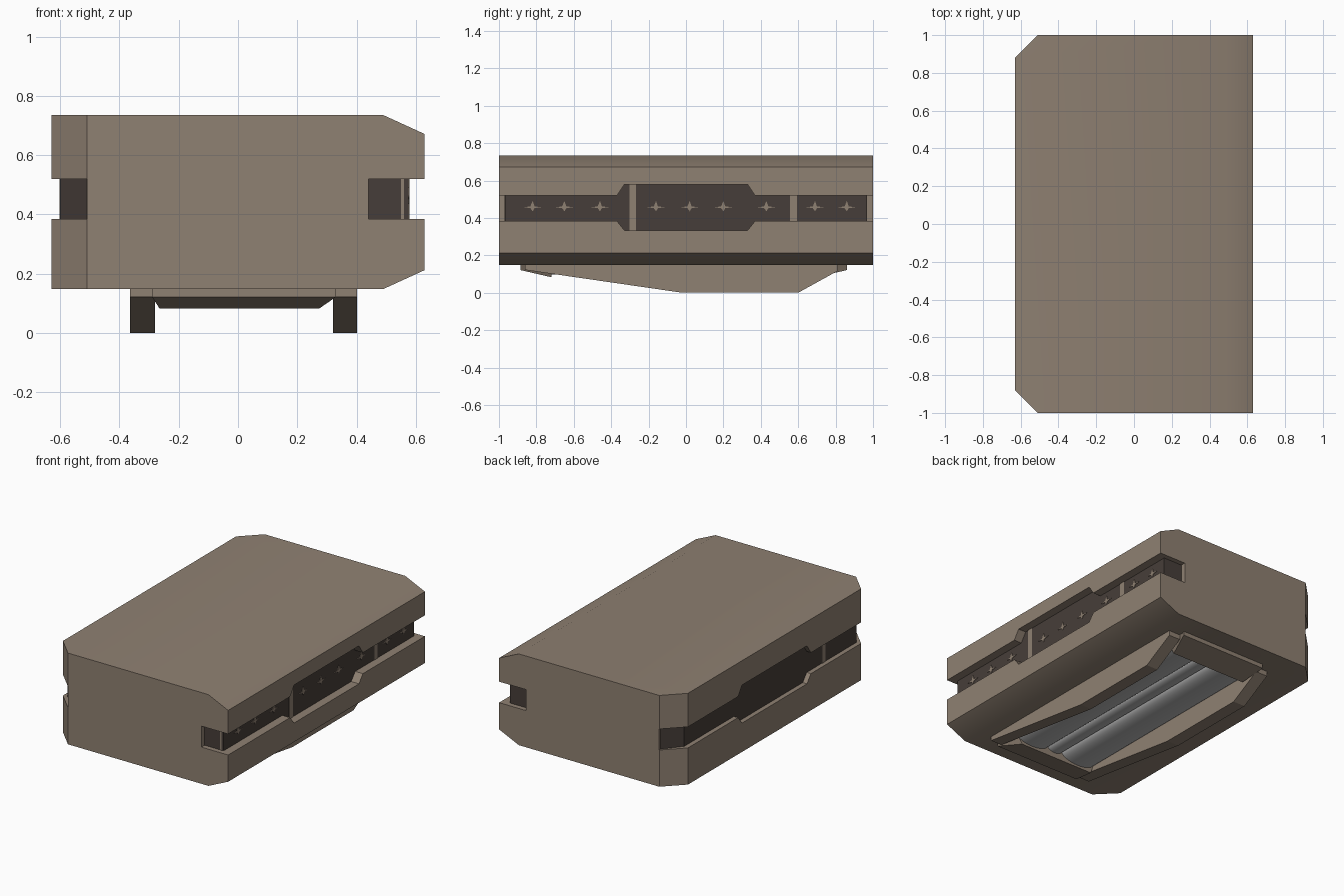
import bpy, bmesh, math
from mathutils import Vector

if "Cube" in bpy.data.objects:
    bpy.data.objects.remove(bpy.data.objects["Cube"])


def material(name, rgb):
    m = bpy.data.materials.new(name)
    m.diffuse_color = (*rgb, 1)
    m.use_nodes = True
    m.node_tree.nodes["Principled BSDF"].inputs["Base Color"].default_value = m.diffuse_color
    return m


TAN = material("warm tan armour", (0.275, 0.218, 0.168))
DARK = material("dark brown recess", (0.062, 0.048, 0.041))
GREY = material("light steel grey", (0.46, 0.46, 0.46))


def add_prism(bm, pts, axis, a, b):
    """Extrude a closed 2D outline along an axis from a to b."""
    def place(u, v, w):
        return {"x": (w, u, v), "y": (u, w, v), "z": (u, v, w)}[axis]
    lo = [bm.verts.new(place(u, v, a)) for u, v in pts]
    hi = [bm.verts.new(place(u, v, b)) for u, v in pts]
    bm.faces.new(lo)
    bm.faces.new(hi)
    n = len(pts)
    for i in range(n):
        j = (i + 1) % n
        bm.faces.new((lo[i], lo[j], hi[j], hi[i]))


def finish(name, bm, mat):
    bmesh.ops.recalc_face_normals(bm, faces=bm.faces)
    mesh = bpy.data.meshes.new(name)
    bm.to_mesh(mesh)
    bm.free()
    obj = bpy.data.objects.new(name, mesh)
    bpy.context.collection.objects.link(obj)
    mesh.materials.append(mat)
    return obj


def prisms(name, parts, mat):
    bm = bmesh.new()
    for part in parts:
        add_prism(bm, *part)
    return finish(name, bm, mat)


def smooth(obj, angle):
    bpy.ops.object.select_all(action="DESELECT")
    obj.select_set(True)
    bpy.context.view_layer.objects.active = obj
    bpy.ops.object.shade_smooth_by_angle(angle=math.radians(angle))


# Main body: bevelled right side, clipped vertical corners on the left
bm = bmesh.new()
add_prism(bm, [(-0.63, 0.148), (0.49, 0.148), (0.63, 0.212), (0.63, 0.671),
               (0.49, 0.735), (-0.63, 0.735)], "y", -1, 1)
bmesh.ops.recalc_face_normals(bm, faces=bm.faces)
for s in (-1, 1):
    bmesh.ops.bisect_plane(bm, geom=bm.verts[:] + bm.edges[:] + bm.faces[:],
                           plane_co=Vector((-0.63, 0.88 * s, 0)),
                           plane_no=Vector((-1, s, 0)), clear_outer=True)
    bmesh.ops.holes_fill(bm, edges=[e for e in bm.edges if e.is_boundary])
body = finish("body", bm, TAN)

# Side grooves, wider in the middle
groove = [(-1.1, 0.384), (-0.37, 0.384), (-0.33, 0.334), (0.33, 0.334),
          (0.37, 0.384), (1.1, 0.384), (1.1, 0.519), (0.37, 0.519),
          (0.33, 0.578), (-0.33, 0.578), (-0.37, 0.519), (-1.1, 0.519)]
for x0, x1 in ((0.44, 0.8), (-0.8, -0.509)):
    cutter = prisms("groove_cutter", [(groove, "x", x0, x1)], TAN)
    cutter.hide_render = True
    mod = body.modifiers.new("groove", "BOOLEAN")
    mod.operation = "DIFFERENCE"
    mod.solver = "EXACT"
    mod.object = cutter
    bpy.context.view_layer.objects.active = body
    bpy.ops.object.modifier_apply(modifier=mod.name)
    bpy.data.objects.remove(cutter)
smooth(body, 30)

# Dark core that shows inside the grooves
prisms("groove_core", [([(-0.6, -0.875), (-0.509, -0.985), (-0.45, -0.968),
                         (0.575, -0.968), (0.575, 0.968), (-0.45, 0.968),
                         (-0.509, 0.985), (-0.6, 0.875)], "z", 0.32, 0.6)], DARK)


# Worn tan marks and bars on the core
def fleck(y, z):
    return [(y + p, z + q) for p, q in
            ((-0.045, 0), (-0.012, 0.005), (0, 0.034), (0.01, 0.005),
             (0.045, 0), (0.01, -0.005), (0, -0.022), (-0.012, -0.005))]


def bar(u, w, z0, z1):
    return [(u - w, z0), (u + w, z0), (u + w, z1), (u - w, z1)]


shapes = [fleck(y, 0.457) for y in
          (-0.82, -0.65, -0.46, -0.16, 0.02, 0.2, 0.43, 0.69, 0.86)]
shapes += [bar(-0.285, 0.017, 0.334, 0.578), bar(0.575, 0.018, 0.384, 0.519)]
marks = [(p, "x", 0.573, 0.578) for p in shapes]
marks.append((bar(-0.54, 0.018, 0.384, 0.519), "x", -0.603, -0.598))
marks.append((bar(0.555, 0.005, 0.384, 0.519), "y", -0.97, -0.966))
prisms("groove_marks", marks, TAN)

# Skids under the body
skid = [(-0.86, 0.16), (-0.86, 0.122), (-0.02, 0), (0.6, 0), (0.81, 0.116), (0.81, 0.16)]
for name, x0, x1 in (("left_skid", -0.365, -0.28), ("right_skid", 0.32, 0.402)):
    prisms(name, [(skid, "x", x0, x1)], TAN)

# Sloped cross bars joining the skids, with a narrower lower edge
for name, s, outer, inner, drop in (("front_cross_bar", -1, 0.885, 0.72, 0.083),
                                    ("back_cross_bar", 1, 0.86, 0.7, 0.085)):
    bm = bmesh.new()
    add_prism(bm, [(s * outer, 0.16), (s * outer, 0.121), (s * inner, drop),
                   (s * inner, 0.16)], "x", -0.29, 0.33)
    for v in bm.verts:
        if v.co.z < 0.1:
            v.co.x = -0.265 if v.co.x < 0 else 0.275
    finish(name, bm, TAN)

# Rounded grey tubes in the bay between the skids
tubes = []
for x0, x1, depth in ((-0.282, -0.035, 0.05), (-0.035, 0.075, 0.03), (0.075, 0.322, 0.05)):
    cx, r = (x0 + x1) / 2, (x1 - x0) / 2
    outline = [(cx - r * math.cos(math.pi * i / 16),
                0.147 - depth * math.sin(math.pi * i / 16)) for i in range(17)]
    outline += [(x1, 0.165), (x0, 0.165)]
    tubes.append((outline, "y", -0.725, 0.705))
smooth(prisms("belly_tubes", tubes, GREY), 40)
